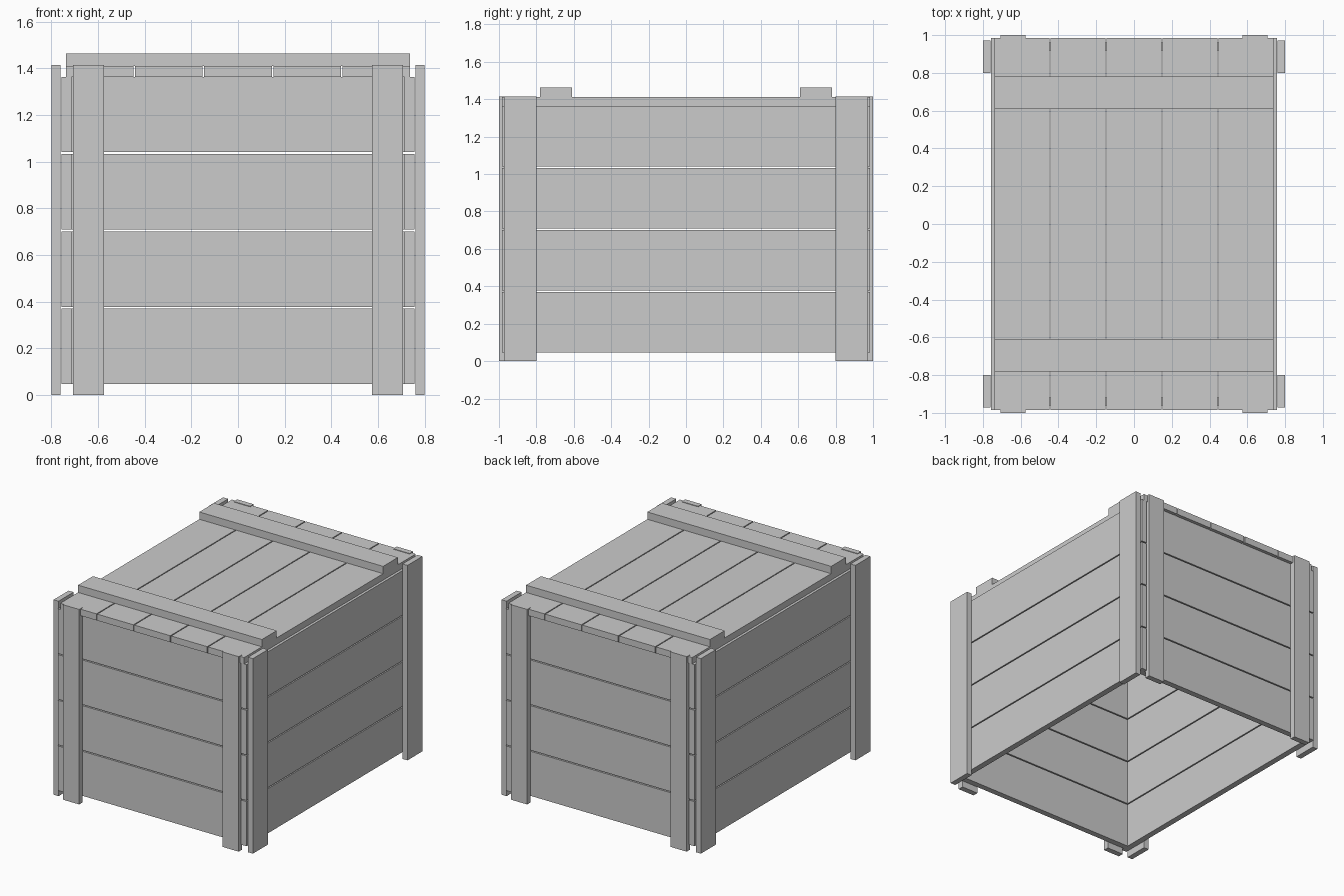
import bpy
import bmesh
from mathutils import Vector

if "Cube" in bpy.data.objects:
    bpy.data.objects.remove(bpy.data.objects["Cube"])

grey = bpy.data.materials.new("plain_grey")
grey.diffuse_color = (0.6, 0.6, 0.6, 1)
grey.use_nodes = True
grey.node_tree.nodes["Principled BSDF"].inputs["Base Color"].default_value = grey.diffuse_color


def box(name, x, y, z):
    """Box between the (low, high) pairs on each axis."""
    bm = bmesh.new()
    bmesh.ops.create_cube(bm, size=1)
    lo, hi = Vector((x[0], y[0], z[0])), Vector((x[1], y[1], z[1]))
    bmesh.ops.scale(bm, vec=hi - lo, verts=bm.verts)
    bmesh.ops.translate(bm, vec=(hi + lo) / 2, verts=bm.verts)
    mesh = bpy.data.meshes.new(name)
    bm.to_mesh(mesh)
    bm.free()
    mesh.materials.append(grey)
    obj = bpy.data.objects.new(name, mesh)
    bpy.context.collection.objects.link(obj)
    return obj


def span(sign, a, b):
    """Range a..b, mirrored to the negative side when sign is -1."""
    return tuple(sorted((sign * a, sign * b)))


def split(lo, hi, count, gap):
    """Equal plank ranges from lo to hi with gaps between them."""
    width = (hi - lo - gap * (count - 1)) / count
    return [(lo + i * (width + gap), lo + i * (width + gap) + width)
            for i in range(count)]


rows = split(0.047, 1.364, 4, 0.008)

for s, end, side in ((-1, "front", "left"), (1, "back", "right")):
    # Wall planks
    for i, z in enumerate(rows, 1):
        box(f"{end}_plank_{i}", (-0.714, 0.714), span(s, 0.918, 0.96), z)
        box(f"{side}_plank_{i}", span(s, 0.714, 0.757), (-0.984, 0.984), z)
    # Upright corner battens, which also form the feet
    for t, pos in ((-1, "a"), (1, "b")):
        box(f"{end}_upright_{pos}", span(t, 0.575, 0.706), span(s, 0.96, 1.0), (0, 1.415))
        box(f"{side}_upright_{pos}", span(s, 0.76, 0.80), span(t, 0.80, 0.972), (0, 1.415))
    # Lid cross batten
    box(f"{end}_lid_batten", (-0.738, 0.738), span(s, 0.61, 0.78), (1.411, 1.464))

# Lid planks
for i, x in enumerate(split(-0.738, 0.738, 5, 0.007), 1):
    box(f"lid_plank_{i}", x, (-0.984, 0.984), (1.364, 1.411))
